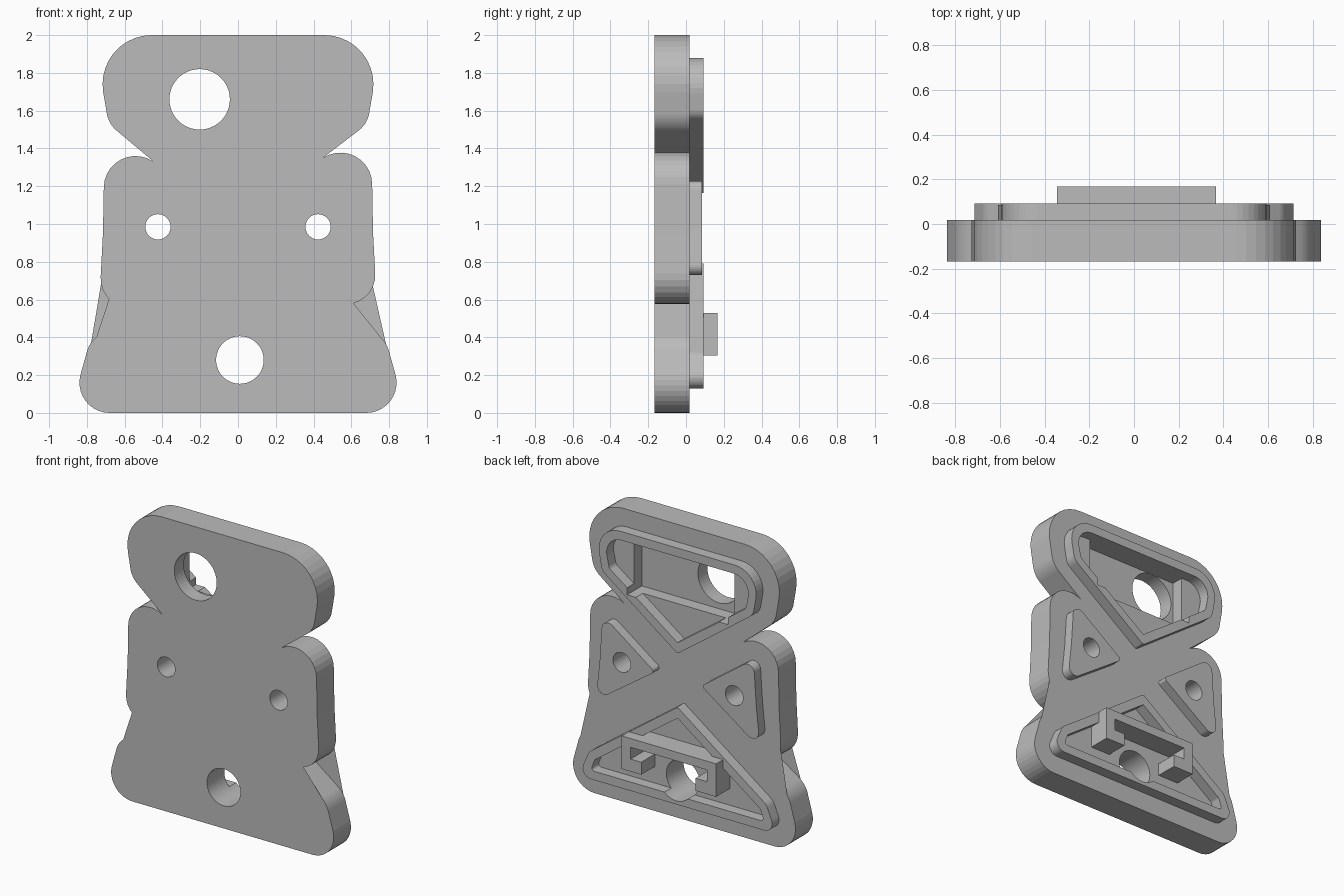
import bpy, bmesh, math
from mathutils import Vector

if "Cube" in bpy.data.objects:
    bpy.data.objects.remove(bpy.data.objects["Cube"], do_unlink=True)

grey = bpy.data.materials.new("plain grey")
grey.use_nodes = True
colour = (0.5, 0.5, 0.5, 1)
grey.diffuse_color = colour
grey.node_tree.nodes["Principled BSDF"].inputs["Base Color"].default_value = colour

PLATE_FRONT, PLATE_BACK, PAD_BACK = -0.168, 0.018, 0.092


def rounded(corners, steps=10):
    """Turn (x, z, radius) corners into a filleted outline."""
    points = []
    count = len(corners)
    for i, (x, z, radius) in enumerate(corners):
        p = Vector((x, z))
        a = Vector(corners[i - 1][:2]) - p
        b = Vector(corners[(i + 1) % count][:2]) - p
        if not radius:
            points.append(p)
            continue
        half = a.angle(b) / 2
        reach = min(radius / math.tan(half), a.length * 0.98, b.length * 0.98)
        radius = reach * math.tan(half)
        a.normalize()
        b.normalize()
        centre = p + (a + b).normalized() * (radius / math.sin(half))
        start, end = p + a * reach - centre, p + b * reach - centre
        sweep = start.angle_signed(end)
        for k in range(steps + 1):
            t = -sweep * k / steps
            c, s = math.cos(t), math.sin(t)
            points.append(centre + Vector((c * start.x - s * start.y, s * start.x + c * start.y)))
    return points


def mirrored(half):
    """Complete a right half, listed top to bottom, across x = 0."""
    return half + [(-x, z, r) for x, z, r in reversed(half) if x > 0]


def circle(x, z, radius, sides=48):
    return [Vector((x + radius * math.cos(math.tau * i / sides),
                    z + radius * math.sin(math.tau * i / sides))) for i in range(sides)]


def prism(name, outline, y0, y1):
    """Extrude an x-z outline between two depths."""
    bm = bmesh.new()
    face = bm.faces.new([bm.verts.new((p[0], y0, p[1])) for p in outline])
    solid = bmesh.ops.extrude_face_region(bm, geom=[face])
    moved = [v for v in solid["geom"] if isinstance(v, bmesh.types.BMVert)]
    bmesh.ops.translate(bm, verts=moved, vec=(0, y1 - y0, 0))
    bmesh.ops.recalc_face_normals(bm, faces=bm.faces)
    mesh = bpy.data.meshes.new(name)
    bm.to_mesh(mesh)
    bm.free()
    mesh.materials.append(grey)
    obj = bpy.data.objects.new(name, mesh)
    bpy.context.collection.objects.link(obj)
    return obj


def cut(obj, outline, y0=-0.5, y1=0.5):
    """Subtract a prism from an object."""
    cutter = prism("cutter", outline, y0, y1)
    cutter.hide_render = True
    mod = obj.modifiers.new("cut", "BOOLEAN")
    mod.operation, mod.solver, mod.object = "DIFFERENCE", "EXACT", cutter
    bpy.context.view_layer.objects.active = obj
    bpy.ops.object.modifier_apply(modifier=mod.name)
    bpy.data.objects.remove(cutter, do_unlink=True)


# Base plate: wide head, two side lobes and a flared foot
def plate_half(drop):
    return [(0.765, 2.0, 0.26), (0.685, 1.53, 0.15), (0.445, 1.347 - drop, 0),
            (0.705, 1.51 - drop, 0.168), (0.715, 0.95, 0.8),
            (0.745, 0.40 - drop, 0.157), (0.473, 0.612 - drop, 0),
            (0.785, 0.378, 0.15), (0.89, 0, 0.16)]


left_side = [(-x, z, r) for x, z, r in reversed(plate_half(0.018))]
plate = prism("base_plate", rounded(plate_half(0) + left_side), PLATE_FRONT, PLATE_BACK)

# Raised rims around the upper and lower pockets
upper_rim = prism("upper_rim", rounded(mirrored(
    [(0.625, 1.88, 0.16), (0.57, 1.575, 0.08), (0, 1.16, 0.02)])), PLATE_BACK - 0.005, PAD_BACK)
cut(upper_rim, rounded(mirrored(
    [(0.56, 1.82, 0.11), (0.515, 1.605, 0.04), (0, 1.235, 0)])))

lower_rim = prism("lower_rim", rounded(mirrored(
    [(0, 0.795, 0.02), (0.67, 0.31, 0.08), (0.745, 0.13, 0.06)])), PLATE_BACK - 0.005, PAD_BACK)
cut(lower_rim, rounded(mirrored(
    [(0, 0.72, 0), (0.625, 0.268, 0.03), (0.655, 0.19, 0.02)])))

# Rectangular recess sunk into the plate through the upper rim
recess = [(-0.38, 1.46), (0.38, 1.46), (0.38, 1.82), (-0.38, 1.82)]
cut(plate, recess, y0=-0.067)
cut(upper_rim, recess, y0=-0.067)

# Through holes
lower_hole = circle(0.01, 0.28, 0.126)
cut(plate, circle(-0.203, 1.66, 0.16))
cut(plate, lower_hole)
cut(lower_rim, lower_hole)

# Triangular side pads with their bolt holes
for side, label in ((1, "left"), (-1, "right")):
    corners = [(0.175 * side, 0.985, 0.02), (0.57 * side, 1.27, 0.05),
               (0.59 * side, 0.96, 0.5), (0.62 * side, 0.675, 0.05)]
    pad = prism(label + "_side_pad", rounded(corners), PLATE_BACK - 0.005, 0.086)
    bolt_hole = circle(0.424 * side, 0.985, 0.067, 32)
    cut(pad, bolt_hole)
    cut(plate, bolt_hole)

# Clip bracket: top bar, two legs and inward lips
prism("clip_bracket", [
    (-0.345, 0.53), (0.368, 0.53), (0.368, 0.305), (0.22, 0.305), (0.22, 0.39), (0.30, 0.39),
    (0.30, 0.47), (-0.275, 0.47), (-0.275, 0.39), (-0.19, 0.39), (-0.19, 0.305), (-0.345, 0.305),
], PLATE_BACK - 0.005, 0.168)
